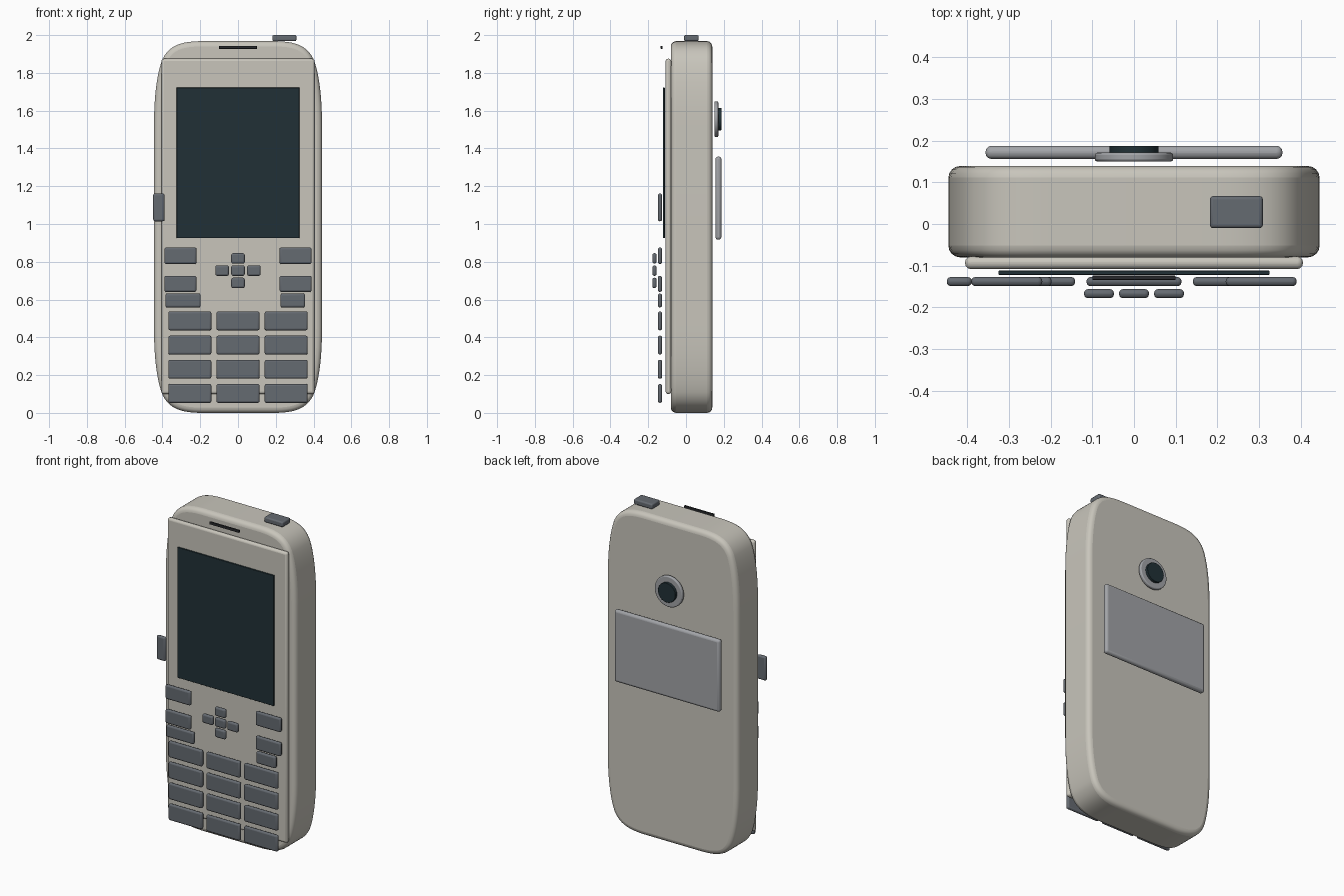
import bpy, bmesh, math
from mathutils import Vector
from mathutils.geometry import interpolate_bezier

if "Cube" in bpy.data.objects:
    bpy.data.objects.remove(bpy.data.objects["Cube"])


def material(name, rgb):
    m = bpy.data.materials.new(name)
    m.diffuse_color = (*rgb, 1)
    m.use_nodes = True
    m.node_tree.nodes["Principled BSDF"].inputs["Base Color"].default_value = m.diffuse_color
    return m


SHELL = material("warm_grey", (0.58, 0.56, 0.50))
KEY = material("slate", (0.13, 0.145, 0.165))
GLASS = material("dark_glass", (0.015, 0.03, 0.037))
SILVER = material("silver", (0.36, 0.37, 0.39))
BLACK = material("charcoal", (0.02, 0.022, 0.025))


def finish(name, bm, mat, bevel, segments=3):
    bmesh.ops.recalc_face_normals(bm, faces=bm.faces[:])
    mesh = bpy.data.meshes.new(name)
    bm.to_mesh(mesh)
    bm.free()
    ob = bpy.data.objects.new(name, mesh)
    bpy.context.collection.objects.link(ob)
    mesh.materials.append(mat)
    if bevel:
        mod = ob.modifiers.new("soft_edges", 'BEVEL')
        mod.width, mod.segments = bevel, segments
        mod.limit_method, mod.angle_limit = 'ANGLE', math.radians(40)
    bpy.ops.object.select_all(action='DESELECT')
    bpy.context.view_layer.objects.active = ob
    ob.select_set(True)
    bpy.ops.object.shade_smooth_by_angle(angle=math.radians(35))
    return ob


def box(name, x, y, z, mat, bevel=0.0):
    """Box given by its (min, max) range on each axis."""
    bm = bmesh.new()
    bmesh.ops.create_cube(bm, size=1)
    for v in bm.verts:
        v.co = Vector([(r[0] + r[1]) / 2 + c * (r[1] - r[0])
                       for r, c in zip((x, y, z), v.co)])
    return finish(name, bm, mat, bevel)


def extrude_outline(name, points, y0, y1, mat, bevel, segments=3):
    """Prism from an x-z outline, running from y0 to y1."""
    bm = bmesh.new()
    face = bm.faces.new([bm.verts.new((px, y0, pz)) for px, pz in points])
    ext = bmesh.ops.extrude_face_region(bm, geom=[face])
    for v in ext["geom"]:
        if isinstance(v, bmesh.types.BMVert):
            v.co.y = y1
    return finish(name, bm, mat, bevel, segments)


def disc(name, radius, z, y0, y1, mat, bevel):
    pts = [(radius * math.cos(a * math.tau / 48), z + radius * math.sin(a * math.tau / 48))
           for a in range(48)]
    return extrude_outline(name, pts, y0, y1, mat, bevel)


def key(name, cx, cz, w, h, y=(-0.149, -0.127)):
    box(name, (cx - w / 2, cx + w / 2), y, (cz - h / 2, cz + h / 2), KEY, 0.01)


# Body: soft-cornered outline mirrored about both axes
MID = 0.988
quarter = []
for curve in (((0.20, 1.972), (0.31, 1.970), (0.365, 1.945), (0.398, 1.88)),
              ((0.398, 1.88), (0.42, 1.83), (0.445, 1.72), (0.445, 1.52))):
    pts = interpolate_bezier(*[Vector((*p, 0)) for p in curve], 11)
    quarter += [(p.x, p.y - MID) for p in pts][(1 if quarter else 0):]
right = quarter + [(px, -pz) for px, pz in reversed(quarter)]
outline = right + [(-px, pz) for px, pz in reversed(right)]
extrude_outline("body", [(px, pz + MID) for px, pz in outline], -0.08, 0.139, SHELL, 0.028, 4)

# Front plate, screen and earpiece
box("front_plate", (-0.405, 0.405), (-0.108, -0.078), (0.10, 1.875), SHELL, 0.013)
box("screen", (-0.325, 0.325), (-0.122, -0.112), (0.925, 1.722), GLASS, 0.002)
box("earpiece_slot", (-0.10, 0.10), (-0.134, -0.124), (1.927, 1.943), BLACK, 0.002)

# Number pad
for row in range(4):
    for col in range(3):
        key(f"number_key_{row}_{col}", (col - 1) * 0.255, 0.487 - row * 0.128, 0.228, 0.10)

# Soft keys, call keys, menu and clear keys
for side, label in ((-1, "left"), (1, "right")):
    key(f"soft_key_{label}", side * 0.305, 0.832, 0.17, 0.087)
    key(f"call_key_{label}", side * 0.305, 0.683, 0.17, 0.085)
key("menu_key", -0.291, 0.595, 0.187, 0.073)
key("clear_key", 0.29, 0.595, 0.132, 0.073)

# Direction pad, raised in front of the other keys
for label, dx, dz in (("centre", 0, 0), ("up", 0, 1), ("down", 0, -1),
                      ("left", -1, 0), ("right", 1, 0)):
    key(f"direction_{label}", dx * 0.084, 0.753 + dz * 0.065, 0.072, 0.055, (-0.178, -0.156))

# Side key and top button
key("side_key", -0.419, 1.088, 0.06, 0.147)
box("top_button", (0.182, 0.309), (-0.01, 0.067), (1.968, 2.0), KEY, 0.008)

# Camera and silver panel on the back
disc("camera_ring", 0.094, 1.555, 0.150, 0.171, SILVER, 0.006)
disc("camera_lens", 0.059, 1.555, 0.168, 0.1875, GLASS, 0.002)
box("back_panel", (-0.356, 0.356), (0.156, 0.1875), (0.917, 1.357), SILVER, 0.014)

# Floor and ceiling of the model stay at z = 0 and z = 2
low = min(v.co.z for v in bpy.data.objects["body"].data.vertices)
bpy.data.objects["body"].location.z = -low
